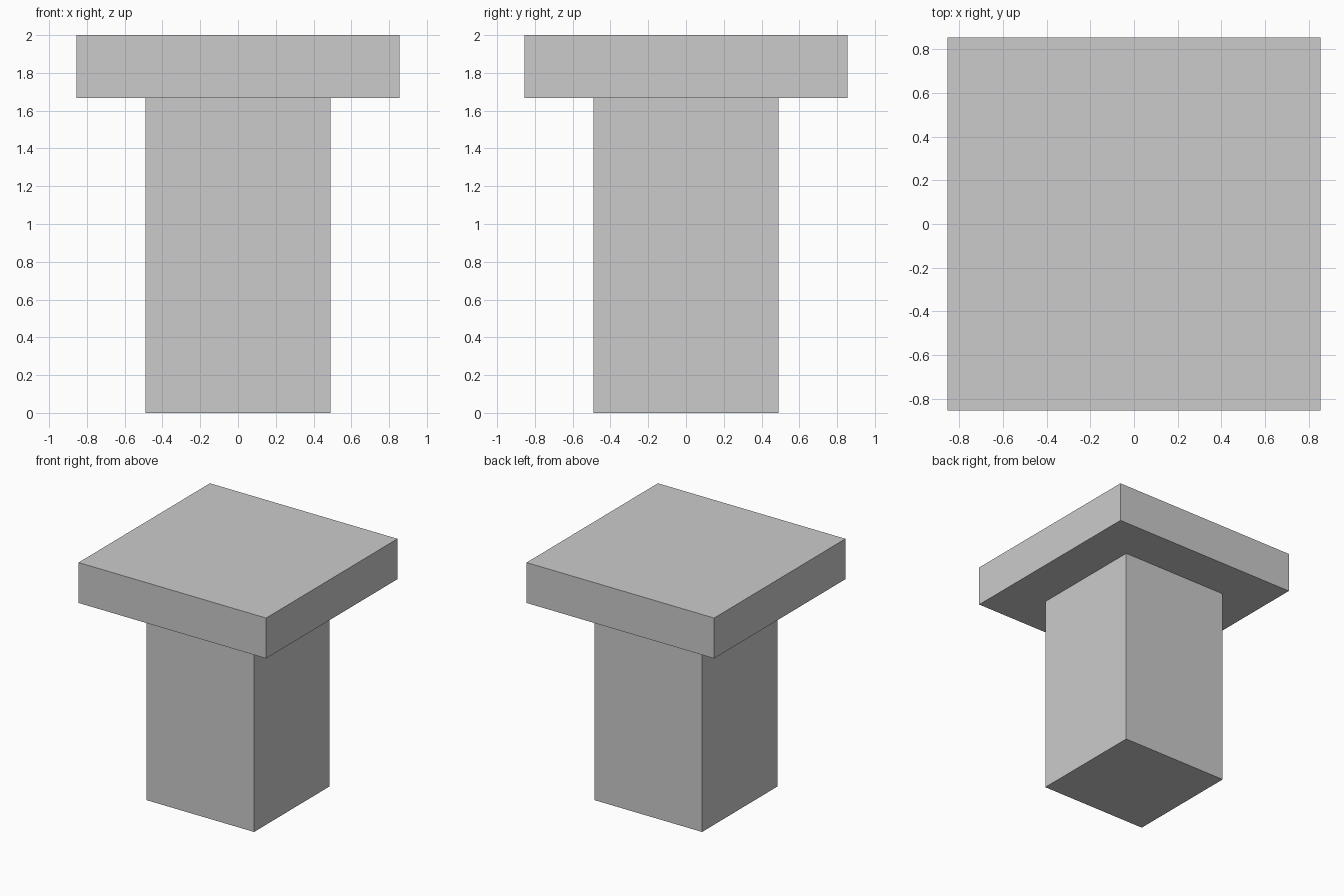
import bpy

cube = bpy.data.objects.get("Cube")
if cube:
    bpy.data.objects.remove(cube, do_unlink=True)

# Single stone grey
grey = bpy.data.materials.new("light_grey")
grey.use_nodes = True
colour = (0.6, 0.6, 0.6, 1)
grey.diffuse_color = colour
grey.node_tree.nodes["Principled BSDF"].inputs["Base Color"].default_value = colour


def square_block(name, width, bottom, top):
    bpy.ops.mesh.primitive_cube_add(size=1, location=(0, 0, (bottom + top) / 2))
    block = bpy.context.object
    block.name = name
    block.scale = (width, width, top - bottom)
    bpy.ops.object.transform_apply(location=False, rotation=False, scale=True)
    block.data.materials.append(grey)
    return block


# Square shaft carrying a wider slab
cap_bottom = 1.667
square_block("pillar_shaft", 0.98, 0, cap_bottom)
square_block("pillar_cap", 1.71, cap_bottom, 2)
